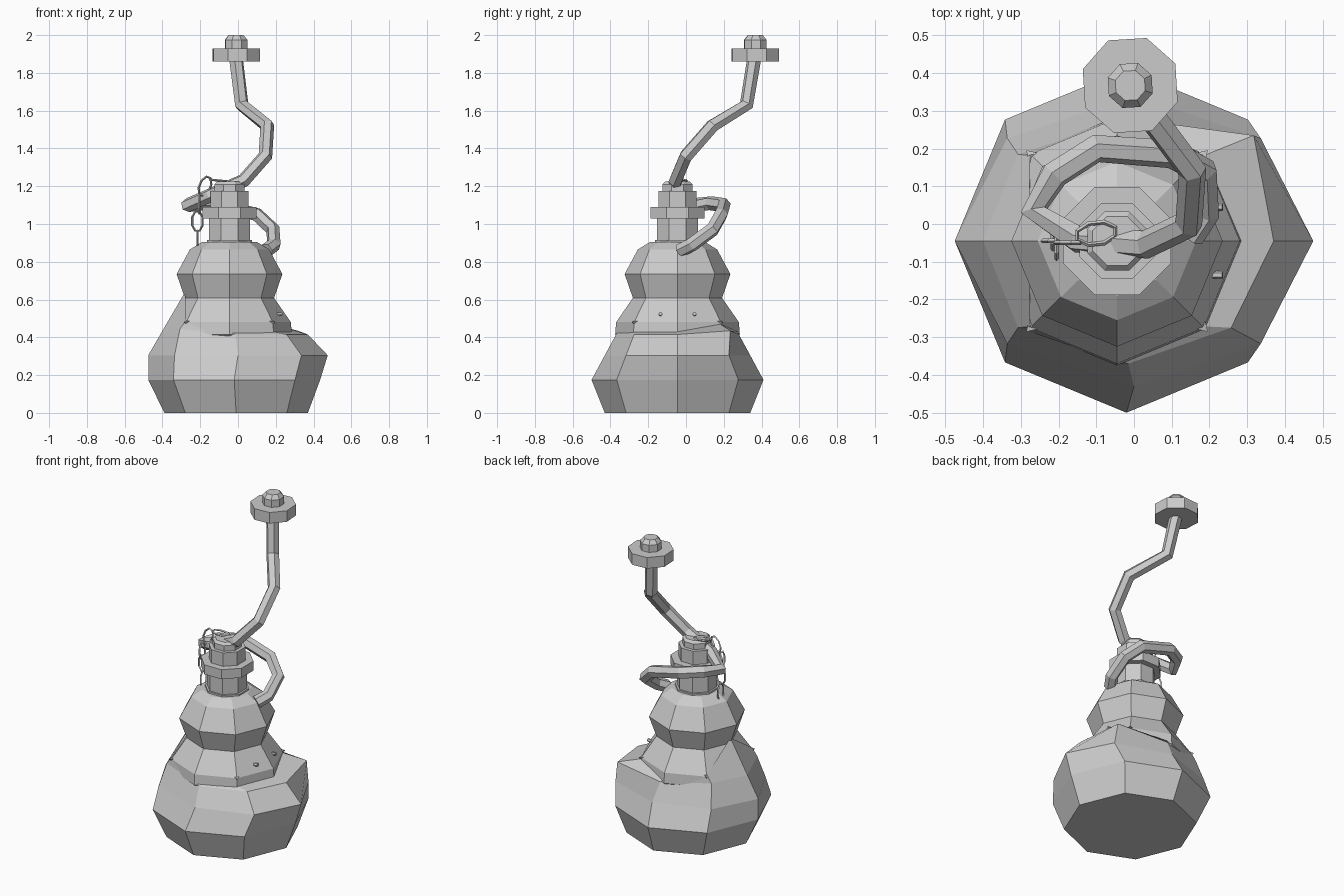
import bpy, bmesh, math
from mathutils import Vector, Matrix

cube = bpy.data.objects.get("Cube")
if cube:
    bpy.data.objects.remove(cube)

grey = bpy.data.materials.new("light grey")
grey.use_nodes = True
COLOUR = (0.6, 0.6, 0.6, 1)
grey.diffuse_color = COLOUR
grey.node_tree.nodes["Principled BSDF"].inputs["Base Color"].default_value = COLOUR


def add(name, mesh):
    mesh.materials.clear()
    mesh.materials.append(grey)
    for p in mesh.polygons:
        p.use_smooth = False
    ob = bpy.data.objects.new(name, mesh)
    bpy.context.collection.objects.link(ob)
    return ob


def loft(name, rings):
    """Skin equal rings of points and close both ends."""
    bm = bmesh.new()
    rows = [[bm.verts.new(p) for p in ring] for ring in rings]
    n = len(rows[0])
    for a, b in zip(rows, rows[1:]):
        for i in range(n):
            j = (i + 1) % n
            bm.faces.new((a[i], a[j], b[j], b[i]))
    bm.faces.new(rows[0][::-1])
    bm.faces.new(rows[-1])
    bmesh.ops.recalc_face_normals(bm, faces=bm.faces)
    mesh = bpy.data.meshes.new(name)
    bm.to_mesh(mesh)
    bm.free()
    return add(name, mesh)


def octagon(cx, cy, rx, ry, z, turn=0.0):
    angles = [math.radians(45 * i + turn) for i in range(8)]
    return [Vector((cx + rx * math.cos(a), cy + ry * math.sin(a), z)) for a in angles]


def lathe(name, cx, cy, profile, turn=0.0):
    return loft(name, [octagon(cx, cy, r, r, z, turn) for r, z in profile])


def tube(name, points, radius, sides=1, cyclic=False):
    curve = bpy.data.curves.new(name, "CURVE")
    curve.dimensions = "3D"
    curve.bevel_depth = radius
    curve.bevel_resolution = sides
    curve.use_fill_caps = True
    s = curve.splines.new("POLY")
    s.points.add(len(points) - 1)
    for p, co in zip(s.points, points):
        p.co = (*co, 1)
    s.use_cyclic_u = cyclic
    s.use_smooth = False
    tmp = bpy.data.objects.new(name + "_path", curve)
    bpy.context.collection.objects.link(tmp)
    dg = bpy.context.evaluated_depsgraph_get()
    mesh = bpy.data.meshes.new_from_object(tmp.evaluated_get(dg))
    bpy.data.objects.remove(tmp)
    return add(name, mesh)


AX = AY = -0.045  # axis of the upper bottle

# Lopsided lower bag, sagging shoulders raised against the tier on its right
foot = octagon(-0.01, AY, 0.38, 0.385, 0)
belly = octagon(-0.02, AY, 0.455, 0.455, 0.175)
bulge = octagon(0, AY, 0.475, 0.385, 0.305)
shoulder = octagon(-0.015, AY, 0.385, 0.325, 0.415)
rim = octagon(AX, AY, 0.325, 0.32, 0.43)
shoulder[1] += Vector((0.06, 0.05, 0.02))
rim[1].z += 0.04
for i in (3, 5):
    shoulder[i] += Vector((-0.02, 0, 0.03))
    rim[i].z += 0.06
shoulder[4].z += 0.02
rim[4] = Vector((-0.28, AY, 0.64))
loft("lower_bag", [foot, belly, bulge, shoulder, rim])

# Stacked upper bulbs
lathe("skirt_tier", AX, AY, [(0.30, 0.39), (0.33, 0.415), (0.325, 0.48), (0.235, 0.61)])
lathe("upper_bulb", AX, AY, [(0.235, 0.605), (0.28, 0.735), (0.21, 0.865), (0.145, 0.905)])

# Neck, collar and stopper
lathe("neck", AX, AY, [(0.13, 0.89), (0.13, 0.915), (0.118, 0.915), (0.118, 1.035)], 22.5)
lathe("collar", AX, AY, [(0.155, 1.03), (0.155, 1.09)], 22.5)
lathe("stopper", AX, AY, [(0.108, 1.09), (0.108, 1.175), (0.085, 1.175),
                          (0.085, 1.21), (0.07, 1.225)], 22.5)

# Seam spikes on the diagonal corners of the skirt, and small nubs on its left
for i in range(4):
    a = math.radians(45 + 90 * i)
    d = Vector((math.cos(a), math.sin(a), 0))
    side = Vector((-d.y, d.x, 0)) * 0.025
    base = Vector((AX, AY, 0)) + d * 0.3
    loft("skirt_spike", [[base - side + Vector((0, 0, 0.49)), base + side + Vector((0, 0, 0.49)),
                          base + Vector((0, 0, 0.45))],
                         [base + d * 0.04 + Vector((0, 0, 0.48))] * 3])
for y in (-0.135, 0.045):
    tube("skirt_nub", [(0.2, y, 0.52), (0.235, y, 0.525)], 0.01)

# Hose looping round the neck and climbing to the mouthpiece
tube("hose", [(0.15, -0.03, 0.86), (0.19, 0.03, 0.89), (0.185, 0.14, 0.97), (0.1, 0.185, 1.05),
              (-0.1, 0.2, 1.1), (-0.21, 0.13, 1.11), (-0.265, 0.035, 1.1),
              (-0.15, -0.04, 1.15), (0.03, -0.055, 1.23), (0.145, 0.0, 1.36),
              (0.155, 0.14, 1.52), (0.02, 0.32, 1.63), (-0.01, 0.36, 1.87)], 0.038)

# Mouthpiece
lathe("mouthpiece_flange", -0.01, 0.367, [(0.133, 1.86), (0.133, 1.93)], 26)
lathe("mouthpiece_cap", -0.01, 0.367, [(0.063, 1.92), (0.063, 1.975), (0.042, 2.0)], 26)

# Chain of thin links: centre, direction along the link, direction across it
LINKS = [((-0.215, -0.04, 0.915), (0, 0, 1), (0, 1, 0)),
         ((-0.215, -0.045, 1.015), (0, 0, 1), (1, 0, 0)),
         ((-0.205, -0.065, 1.105), (0, 0, 1), (0, 1, 0)),
         ((-0.175, -0.05, 1.2), (0.4, 0, 1), (1, 0, -0.4)),
         ((-0.1, -0.025, 1.23), (1, 0.1, -0.1), (0, 1, 0))]
for centre, along, across in LINKS:
    u, v, c = Vector(along).normalized(), Vector(across).normalized(), Vector(centre)
    pts = [c + u * (0.055 * math.cos(t)) + v * (0.03 * math.sin(t))
           for t in [math.pi * (k + 0.5) / 4 for k in range(8)]]
    tube("chain_link", pts, 0.006, 0, True)
